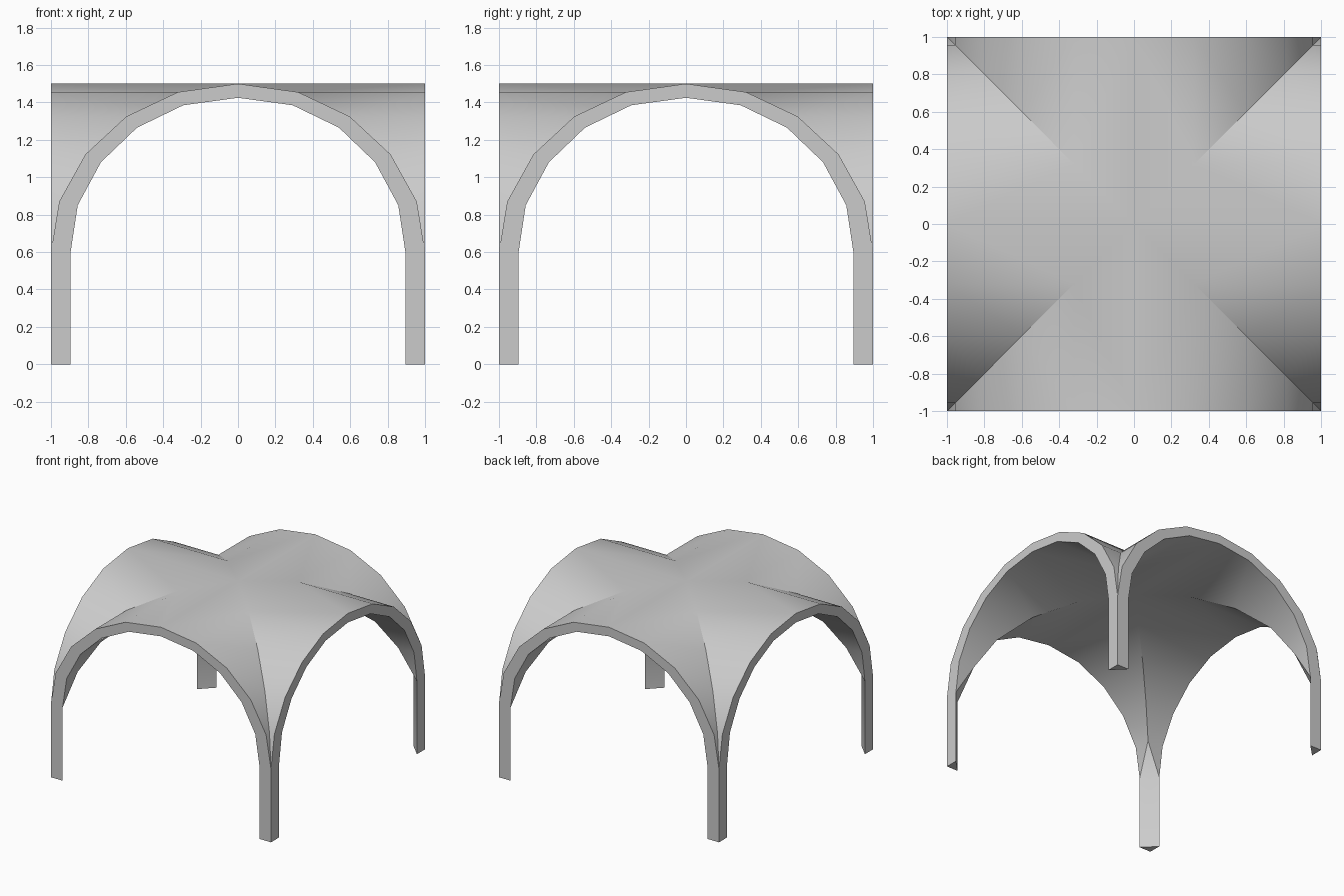
import bpy, bmesh
from math import pi
from mathutils import Matrix

if "Cube" in bpy.data.objects:
    bpy.data.objects.remove(bpy.data.objects["Cube"])

# Half profiles of the arch, crown to springing (x, z)
OUTER = [(0, 1.5), (.322, 1.455), (.597, 1.325), (.816, 1.122), (.956, .87), (1, .6)]
INNER = [(0, 1.425), (.292, 1.385), (.54, 1.265), (.733, 1.08), (.857, .85), (.895, .6)]
LEG = .895

bm = bmesh.new()


def face(*pts):
    """Add a face, dropping repeated corners."""
    pts = list(dict.fromkeys(pts))
    if len(pts) > 2:
        bm.faces.new([bm.verts.new(p) for p in pts])


def barrel(profile):
    """Half of one vault bay, running from the front edge to the diagonal groin."""
    for (x0, z0), (x1, z1) in zip(profile, profile[1:]):
        face((x0, -1, z0), (x1, -1, z1), (x1, -x1, z1), (x0, -x0, z0))


# Right half of the front bay: roof, soffit and arch face
barrel(OUTER)
barrel(INNER[:-1])
for o0, o1, i0, i1 in zip(OUTER, OUTER[1:], INNER, INNER[1:]):
    face(*[(x, -1, z) for x, z in (o0, i0, i1, o1)])

# Soffit runs down into the chamfered leg
xk, zk = INNER[-2]
knee = (xk, -xk, zk)
face((xk, -1, zk), (LEG, -1, .6), knee)
mid = (1 + LEG) / 2
face(knee, (LEG, -1, .6), (mid, -mid, .6))

# Half of a triangular leg: front face, inner diagonal, foot
face((LEG, -1, 0), (1, -1, 0), (1, -1, .6), (LEG, -1, .6))
face((LEG, -1, 0), (LEG, -1, .6), (mid, -mid, .6), (mid, -mid, 0))
face((LEG, -1, 0), (mid, -mid, 0), (1, -1, 0))

# Mirror the half bay, then repeat it on all four sides
bmesh.ops.mirror(bm, geom=bm.verts[:] + bm.edges[:] + bm.faces[:],
                 matrix=Matrix.Identity(4), axis='X', merge_dist=0)
bay = bm.verts[:] + bm.edges[:] + bm.faces[:]
for k in (1, 2, 3):
    copy = bmesh.ops.duplicate(bm, geom=bay)["geom"]
    bmesh.ops.rotate(bm, cent=(0, 0, 0), matrix=Matrix.Rotation(k * pi / 2, 3, 'Z'),
                     verts=[g for g in copy if isinstance(g, bmesh.types.BMVert)])
bmesh.ops.remove_doubles(bm, verts=bm.verts, dist=.0005)
bmesh.ops.recalc_face_normals(bm, faces=bm.faces)

mesh = bpy.data.meshes.new("groin_vault")
bm.to_mesh(mesh)
bm.free()
vault = bpy.data.objects.new("groin_vault", mesh)
bpy.context.collection.objects.link(vault)
bpy.context.view_layer.objects.active = vault
vault.select_set(True)
bpy.ops.object.shade_smooth_by_angle(angle=pi / 6)
